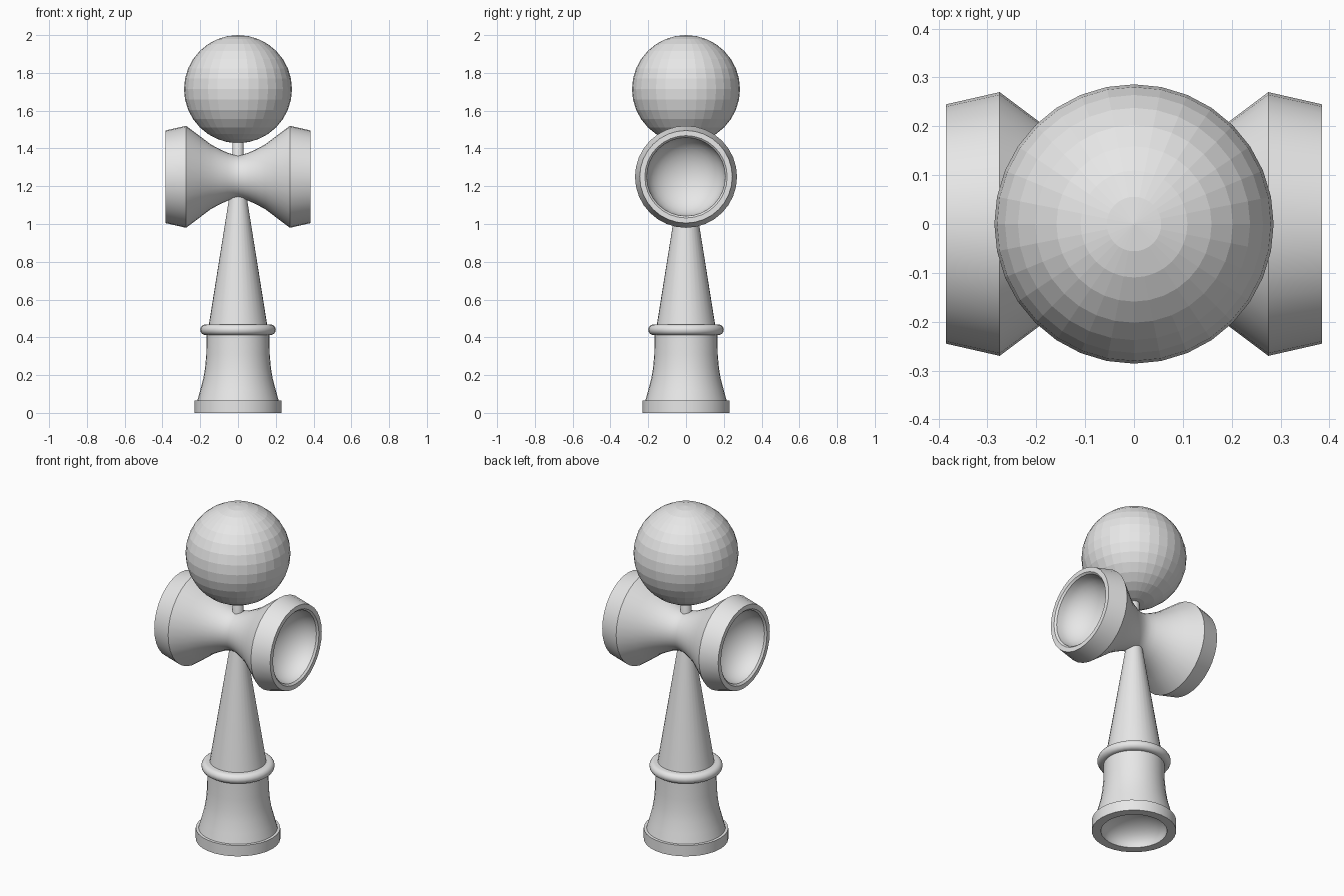
import bpy
import math
from mathutils import Matrix

cube = bpy.data.objects.get("Cube")
if cube:
    bpy.data.objects.remove(cube)

SEGMENTS = 32

# Plain grey finish shared by every part
grey = bpy.data.materials.new("plain_grey")
grey.use_nodes = True
grey.diffuse_color = (0.8, 0.8, 0.8, 1)
grey.node_tree.nodes["Principled BSDF"].inputs["Base Color"].default_value = grey.diffuse_color


def bowl(rim_radius, rim_height, depth, steps=8):
    """Profile of a round hollow, from its rim to its deepest point."""
    return [(rim_radius * math.cos(a), rim_height + depth * math.sin(a))
            for a in (math.pi / 2 * i / steps for i in range(steps + 1))]


def lathe(name, profile, place=Matrix(), angle=30):
    """Spin (radius, height) points round z; zero radii become poles."""
    verts, faces, rings = [], [], []
    for radius, height in profile:
        count = 1 if radius < 1e-5 else SEGMENTS
        rings.append(range(len(verts), len(verts) + count))
        for i in range(count):
            a = math.tau * i / SEGMENTS
            verts.append((radius * math.cos(a), radius * math.sin(a), height))
    for low, high in zip(rings, rings[1:]):
        for i in range(SEGMENTS):
            j = (i + 1) % SEGMENTS
            if len(low) == 1:
                faces.append((low[0], high[j], high[i]))
            elif len(high) == 1:
                faces.append((low[i], low[j], high[0]))
            else:
                faces.append((low[i], low[j], high[j], high[i]))
    mesh = bpy.data.meshes.new(name)
    mesh.from_pydata(verts, [], faces)
    mesh.transform(place)
    mesh.materials.append(grey)
    obj = bpy.data.objects.new(name, mesh)
    bpy.context.collection.objects.link(obj)
    bpy.ops.object.select_all(action='DESELECT')
    obj.select_set(True)
    bpy.context.view_layer.objects.active = obj
    if angle:
        bpy.ops.object.shade_smooth_by_angle(angle=math.radians(angle))
    return obj


# Handle foot: hollow underside, flat band, then a flared waist
lathe("handle_base", bowl(0.18, 0, 0.11)[::-1] + [
    (0.23, 0), (0.23, 0.065), (0.215, 0.066), (0.2, 0.12), (0.184, 0.18),
    (0.174, 0.24), (0.168, 0.31), (0.166, 0.43), (0, 0.43)])

# Rounded collar
collar = [(0.172 + 0.028 * math.cos(a), 0.44 + 0.028 * math.sin(a))
          for a in (math.pi * i / 8 - math.pi / 2 for i in range(9))]
lathe("collar", [(0, 0.412)] + collar + [(0, 0.468)], angle=40)

# Tapered shaft and the thin spike
lathe("shaft", [(0, 0.45), (0.157, 0.45), (0.045, 1.15), (0, 1.15)])
lathe("spike", [(0, 1.13), (0.031, 1.13), (0.029, 1.5), (0, 1.55)])

# Crosspiece: one half profile mirrored, with a cup at each end
half = [(0.115, 0), (0.118, 0.025), (0.127, 0.055), (0.145, 0.095),
        (0.172, 0.145), (0.21, 0.195), (0.27, 0.275), (0.245, 0.385),
        (0.218, 0.385)] + bowl(0.208, 0.375, -0.16)
mirrored = [(r, -h) for r, h in half[:0:-1]]
lathe("crosspiece_cups", mirrored + half,
      Matrix.Translation((0, 0, 1.25)) @ Matrix.Rotation(math.pi / 2, 4, 'Y'))

# Faceted ball
ball = [(0.286 * math.sin(math.pi * i / 16), 1.714 - 0.286 * math.cos(math.pi * i / 16))
        for i in range(17)]
lathe("ball", ball, angle=0)
